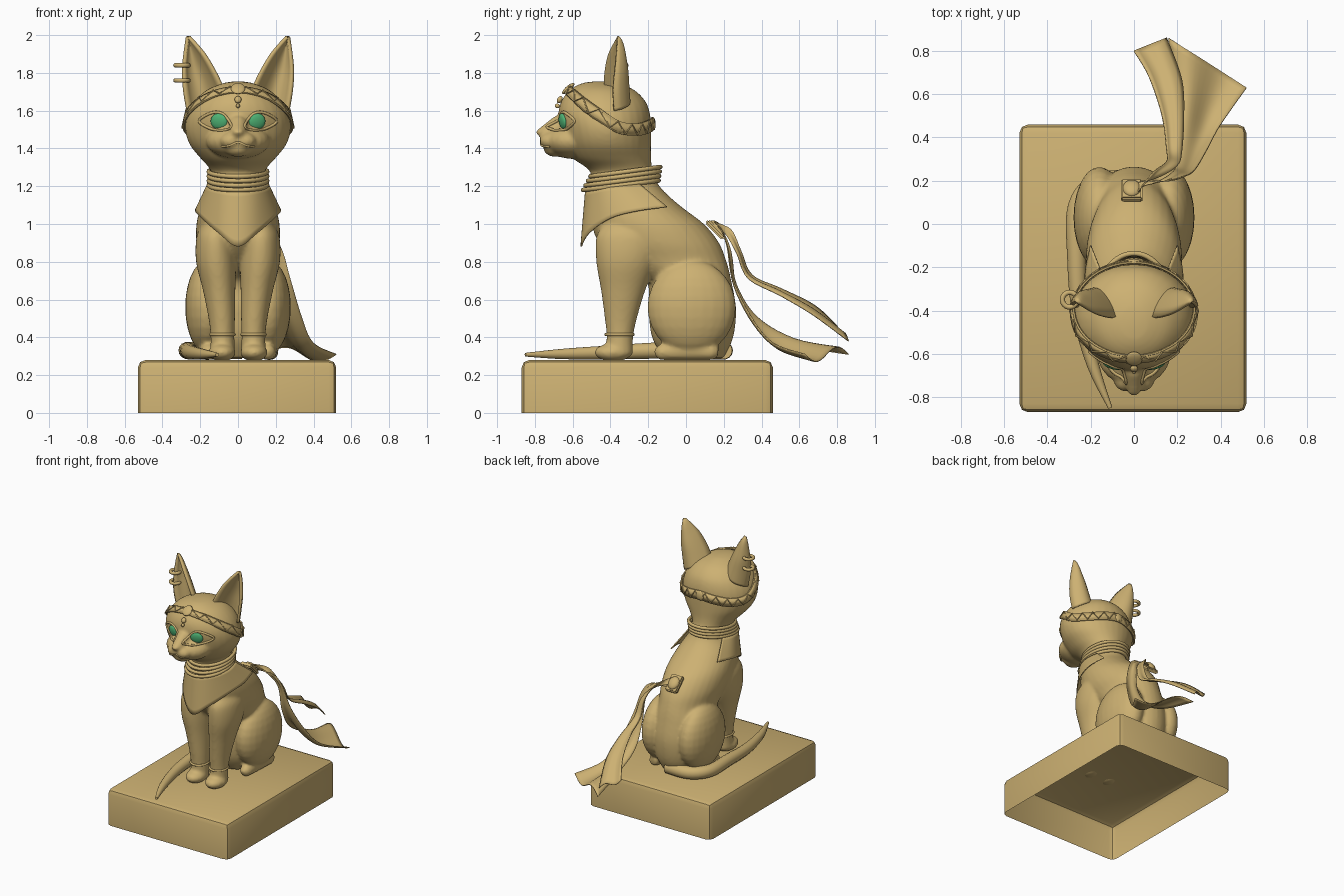
import bpy, bmesh, math
from mathutils import Vector, Matrix
from mathutils.bvhtree import BVHTree

if "Cube" in bpy.data.objects:
    bpy.data.objects.remove(bpy.data.objects["Cube"])


def material(name, col):
    m = bpy.data.materials.new(name)
    m.diffuse_color = (*col, 1)
    m.use_nodes = True
    m.node_tree.nodes["Principled BSDF"].inputs["Base Color"].default_value = m.diffuse_color
    return m


GOLD = material("sand gold", (0.61, 0.44, 0.17))
GREEN = material("green stone", (0.08, 0.46, 0.18))


def finish(name, bm, mat=GOLD, angle=50):
    bmesh.ops.recalc_face_normals(bm, faces=bm.faces)
    me = bpy.data.meshes.new(name)
    bm.to_mesh(me)
    bm.free()
    ob = bpy.data.objects.new(name, me)
    bpy.context.collection.objects.link(ob)
    me.materials.append(mat)
    me.shade_smooth()
    me.set_sharp_from_angle(angle=math.radians(angle))
    return ob


def spline(P, n=5, closed=False):
    """Catmull-Rom through tuples of any length."""
    k, out = len(P), []
    get = (lambda i: P[i % k]) if closed else (lambda i: P[min(max(i, 0), k - 1)])
    for i in range(k if closed else k - 1):
        a, b, c, d = (get(i + j) for j in (-1, 0, 1, 2))
        for s in range(n):
            t = s / n
            out.append(tuple(0.5 * (2*q + (r - p)*t + (2*p - 5*q + 4*r - w)*t*t + (3*q - p - 3*r + w)*t**3)
                             for p, q, r, w in zip(a, b, c, d)))
    if not closed:
        out.append(P[-1])
    return out


def loft(bm, rings, closed=False, wrap=True, cap=True):
    R = [[bm.verts.new(p) for p in r] for r in rings]
    n, k = len(R[0]), len(R)
    for i in range(k if closed else k - 1):
        a, b = R[i], R[(i + 1) % k]
        for j in range(n if wrap else n - 1):
            bm.faces.new((a[j], a[(j + 1) % n], b[(j + 1) % n], b[j]))
    if cap and wrap and not closed:
        bm.faces.new(R[0])
        bm.faces.new(R[-1])


def stack(bm, rows, n=32):
    """Horizontal ellipses: (z, x centre, half width, y front, y back)."""
    ang = [2 * math.pi * i / n for i in range(n)]
    loft(bm, [[(cx + hw * math.cos(a), (f + b) / 2 + (b - f) / 2 * math.sin(a), z) for a in ang]
              for z, cx, hw, f, b in spline(rows)])


def tube(bm, path, closed=False, seg=10, ref=(0, 0, 1)):
    """Round tube through (x, y, z, radius)."""
    k, rings, ref = len(path), [], Vector(ref)
    for i, p in enumerate(path):
        a = path[(i - 1) % k] if closed else path[max(i - 1, 0)]
        b = path[(i + 1) % k] if closed else path[min(i + 1, k - 1)]
        t = (Vector(b[:3]) - Vector(a[:3])).normalized()
        u = t.cross(ref).normalized()
        v = u.cross(t)
        rings.append([Vector(p[:3]) + p[3] * (u * math.cos(w) + v * math.sin(w))
                      for w in (2 * math.pi * j / seg for j in range(seg))])
    loft(bm, rings, closed)


def ball(bm, c, r, rot=Matrix()):
    bmesh.ops.create_uvsphere(bm, u_segments=24, v_segments=14, radius=1,
                              matrix=Matrix.Translation(c) @ rot @ Matrix.Diagonal((*r, 1)))


def sheet(bm, A, B, n=8, sag=0.0):
    """Cloth between two edge paths, with a growing fold across its width."""
    A, B = spline(A), spline(B)
    rows = []
    for i, (a, b) in enumerate(zip(A, B)):
        a, b, g = Vector(a), Vector(b), sag * i / len(A)
        rows.append([a.lerp(b, j / n) - Vector((0, 0, g * math.sin(2 * math.pi * j / n))) for j in range(n + 1)])
    loft(bm, rows, wrap=False)


def thicken(ob, t, offset=0):
    m = ob.modifiers.new("thickness", "SOLIDIFY")
    m.thickness, m.offset = t, offset


# Plinth: hollow block, open below
bm = bmesh.new()
bmesh.ops.create_cube(bm, size=1, matrix=Matrix.Translation((-0.005, -0.205, 0.14)) @ Matrix.Diagonal((1.05, 1.33, 0.28, 1)))
bmesh.ops.delete(bm, geom=[f for f in bm.faces if f.normal.z < -0.5], context="FACES")
bmesh.ops.bevel(bm, geom=[e for e in bm.edges if not e.is_boundary], offset=0.04, segments=2,
                profile=0.5, affect="EDGES")
finish("plinth", bm, angle=30)

# Cat: overlapping volumes fused into one smooth skin
bm = bmesh.new()
stack(bm, [(0.29, 0, 0.13, -0.12, 0.2), (0.4, 0, 0.19, -0.18, 0.25), (0.55, 0, 0.21, -0.2, 0.265),
           (0.7, 0, 0.2, -0.21, 0.24), (0.8, 0, 0.2, -0.36, 0.215), (0.9, 0, 0.22, -0.46, 0.175),
           (1.0, 0, 0.22, -0.5, 0.095), (1.1, 0, 0.195, -0.505, -0.035), (1.2, 0, 0.15, -0.51, -0.14),
           (1.3, 0, 0.14, -0.5, -0.18)])
stack(bm, [(1.25, 0, 0.13, -0.48, -0.17), (1.3, 0, 0.155, -0.53, -0.18), (1.35, 0, 0.2, -0.6, -0.185),
           (1.42, 0, 0.255, -0.64, -0.185), (1.5, 0, 0.28, -0.66, -0.185), (1.58, 0, 0.268, -0.675, -0.19),
           (1.65, 0, 0.23, -0.66, -0.215), (1.71, 0, 0.165, -0.615, -0.275), (1.745, 0, 0.08, -0.55, -0.36),
           (1.755, 0, 0.02, -0.48, -0.43)])
tube(bm, [(0, -0.6, 1.555, 0.055), (0, -0.68, 1.52, 0.053), (0, -0.755, 1.475, 0.04), (0, -0.77, 1.465, 0.02)])
ball(bm, (0, -0.6, 1.44), (0.17, 0.15, 0.095))
ball(bm, (0, -0.69, 1.4), (0.075, 0.065, 0.045))
ball(bm, (0, -0.772, 1.485), (0.032, 0.022, 0.02))
for s in (1, -1):
    ball(bm, (0.035 * s, -0.72, 1.44), (0.06, 0.055, 0.045))
    ball(bm, (0.16 * s, 0.03, 0.56), (0.12, 0.235, 0.25))
    stack(bm, [(1.0, 0.12*s, 0.07, -0.43, -0.12), (0.93, 0.12*s, 0.1, -0.475, -0.12),
               (0.8, 0.116*s, 0.106, -0.475, -0.155), (0.65, 0.1*s, 0.086, -0.45, -0.215),
               (0.5, 0.086*s, 0.07, -0.43, -0.26), (0.4, 0.082*s, 0.063, -0.42, -0.28),
               (0.31, 0.082*s, 0.066, -0.43, -0.28)])
    ball(bm, (0.084 * s, -0.385, 0.32), (0.072, 0.1, 0.048))
    tube(bm, [(0.17*s, 0.17, 0.32, 0.03), (0.17*s, 0.14, 0.325, 0.047), (0.16*s, -0.08, 0.325, 0.047),
              (0.155*s, -0.14, 0.32, 0.042), (0.155*s, -0.165, 0.315, 0.02)])
cat = finish("cat_body", bm)
m = cat.modifiers.new("fuse", "REMESH")
m.mode, m.voxel_size, m.use_smooth_shade = "VOXEL", 0.011, True
m = cat.modifiers.new("soften", "SMOOTH")
m.factor, m.iterations = 0.5, 6
bpy.context.view_layer.update()
skin = BVHTree.FromObject(cat, bpy.context.evaluated_depsgraph_get())


def cling(p, off=0.0):
    co, no = skin.find_nearest(Vector(p))[:2]
    return co + no * off


def face_hit(x, z):
    return skin.ray_cast(Vector((x, -2, z)), Vector((0, 1, 0)))[:2]


# Tail curled along the right side
bm = bmesh.new()
tube(bm, spline([(0.02, 0.2, 0.33, 0.045), (-0.16, 0.19, 0.33, 0.048), (-0.26, 0.08, 0.33, 0.046),
                 (-0.265, -0.15, 0.33, 0.044), (-0.25, -0.4, 0.32, 0.038), (-0.19, -0.65, 0.312, 0.028),
                 (-0.11, -0.85, 0.308, 0.01)]), seg=14)
finish("tail", bm)

for s, side in ((1, "left"), (-1, "right")):
    # Ear: cupped shell open to the front
    bm = bmesh.new()
    inner = spline([(0.075, -0.43, 1.7), (0.115, -0.43, 1.79), (0.18, -0.41, 1.9), (0.258, -0.365, 1.99)])
    outer = spline([(0.265, -0.38, 1.6), (0.283, -0.385, 1.71), (0.288, -0.375, 1.83), (0.268, -0.36, 1.99)])
    rows = []
    for i, (a, b) in enumerate(zip(inner, outer)):
        d = 0.1 * (1 - (i / (len(inner) - 1)) ** 3)
        rows.append([Vector((s * (a[0] + (b[0] - a[0]) * t), a[1] + (b[1] - a[1]) * t + d * math.sin(math.pi * t) ** 0.7,
                             a[2] + (b[2] - a[2]) * t)) for t in (j / 12 for j in range(13))])
    loft(bm, rows, wrap=False)
    thicken(finish(side + "_ear", bm), 0.018)
    # Green eye and lid rim
    bm = bmesh.new()
    co, no = face_hit(0.1 * s, 1.543)
    ball(bm, co, (0.047, 0.043, 0.016), no.to_track_quat("Z", "Y").to_matrix().to_4x4())
    finish(side + "_eye", bm, GREEN)
    bm = bmesh.new()
    lid = spline([(0.035, 1.52), (0.08, 1.582), (0.14, 1.588), (0.205, 1.545), (0.14, 1.503), (0.07, 1.497)], 6, True)
    tube(bm, [(*face_hit(x * s, z)[0], 0.008) for x, z in lid], True, 8, (0, 1, 0))
    finish(side + "_eyelid", bm)
    # Cuff on the foreleg
    bm = bmesh.new()
    tube(bm, [(0.082*s + 0.063*math.cos(a), -0.352 + 0.072*math.sin(a), 0.415, 0.008)
              for a in (math.pi * i / 16 for i in range(32))], True)
    finish(side + "_cuff", bm)

# Mouth line
bm = bmesh.new()
tube(bm, [(*face_hit(x, z)[0], 0.006) for x, z in
          spline([(-0.085, 1.41), (-0.045, 1.415), (0, 1.432), (0.045, 1.415), (0.085, 1.41)])])
finish("mouth", bm)

# Headband with edge cords and zigzag
half = [(0, -0.63, 1.72), (0.13, -0.59, 1.68), (0.22, -0.5, 1.6), (0.28, -0.36, 1.515), (0.23, -0.25, 1.5), (0.12, -0.2, 1.515)]
loop = half + [(0, -0.19, 1.53)] + [(-x, y, z) for x, y, z in half[:0:-1]]
mid = spline(loop, 6, True)
up = [cling((x, y, z + 0.028), 0.01) for x, y, z in mid]
low = [cling((x, y, z - 0.028), 0.01) for x, y, z in mid]
bm = bmesh.new()
loft(bm, [up, low], cap=False)
thicken(finish("headband", bm), 0.014)
bm = bmesh.new()
for edge in (up, low):
    tube(bm, [(*p, 0.007) for p in edge], True, 6)
zig = [(up if (i // 2) % 2 else low)[i] for i in range(0, len(mid), 2)]
tube(bm, [(*cling(p, 0.018), 0.005) for p in zig], True, 6)
for p, r in (((0, -0.63, 1.725), 0.042), ((0, -0.18, 1.53), 0.036), ((0, -0.68, 1.665), 0.02), ((0, -0.7, 1.63), 0.012)):
    co, no = skin.find_nearest(Vector(p))[:2]
    ball(bm, co + no * 0.012, (r * 0.9, r, 0.014), no.to_track_quat("Z", "Y").to_matrix().to_4x4())
finish("headband_ornaments", bm)

# Neck rings, tilted up to the back
bm = bmesh.new()
for i in range(4):
    tube(bm, [(0.155*math.cos(a), -0.345 + 0.008*i + (0.2 - 0.005*i)*math.sin(a), 1.205 + 0.024*i + 0.025*math.sin(a), 0.012)
              for a in (math.pi * j / 24 for j in range(48))], True)
finish("neck_rings", bm)

# Pointed bib on the chest
top = [(0.165*math.sin(t), -0.34 - 0.19*math.cos(t), 1.2 - 0.02*math.cos(t)) for t in (math.pi / 6 * k for k in range(5))]
hem = [(0, -0.555, 0.88), (0.1, -0.515, 0.95), (0.19, -0.4, 1.03), (0.225, -0.25, 1.07), (0.2, -0.1, 1.09)]
flip = lambda P: [(-x, y, z) for x, y, z in P[:0:-1]] + P
bm = bmesh.new()
sheet(bm, flip(top), flip(hem))
thicken(finish("bib", bm), 0.008)

# Earrings on one ear
bm = bmesh.new()
for z in (1.84, 1.76):
    tube(bm, [(-0.297 + 0.034*math.cos(a), -0.35 + 0.034*math.sin(a), z, 0.012)
              for a in (math.pi * j / 12 for j in range(24))], True)
finish("earrings", bm)

# Buckle on the back
bm = bmesh.new()
tilt = Matrix.Rotation(math.radians(-45), 4, "X")
bmesh.ops.create_cube(bm, size=1, matrix=Matrix.Translation((-0.01, 0.155, 0.97)) @ tilt @ Matrix.Diagonal((0.1, 0.13, 0.03, 1)))
bmesh.ops.bevel(bm, geom=bm.edges[:], offset=0.008, segments=2, affect="EDGES")
ball(bm, (-0.01, 0.165, 0.98), (0.042, 0.05, 0.025), tilt)
finish("buckle", bm)

# Two flowing sash ends
bm = bmesh.new()
sheet(bm, [(0.02, 0.15, 1.01), (0.09, 0.24, 0.97), (0.15, 0.29, 0.86), (0.15, 0.35, 0.73), (0.13, 0.5, 0.66), (0.07, 0.68, 0.57), (0.0, 0.8, 0.46)],
      [(0.02, 0.19, 0.97), (0.12, 0.22, 0.93), (0.2, 0.27, 0.84), (0.22, 0.33, 0.71), (0.23, 0.5, 0.62), (0.22, 0.67, 0.52), (0.15, 0.86, 0.38)], sag=0.02)
thicken(finish("sash_upper", bm), 0.006)
bm = bmesh.new()
sheet(bm, [(0.03, 0.17, 0.99), (0.12, 0.2, 0.94), (0.18, 0.24, 0.84), (0.19, 0.27, 0.65), (0.18, 0.38, 0.48), (0.19, 0.6, 0.36), (0.16, 0.86, 0.31)],
      [(0.03, 0.2, 0.95), (0.16, 0.2, 0.95), (0.23, 0.22, 0.87), (0.28, 0.25, 0.7), (0.34, 0.35, 0.5), (0.4, 0.46, 0.37), (0.52, 0.63, 0.31)], 14, -0.04)
thicken(finish("sash_lower", bm), 0.006)
